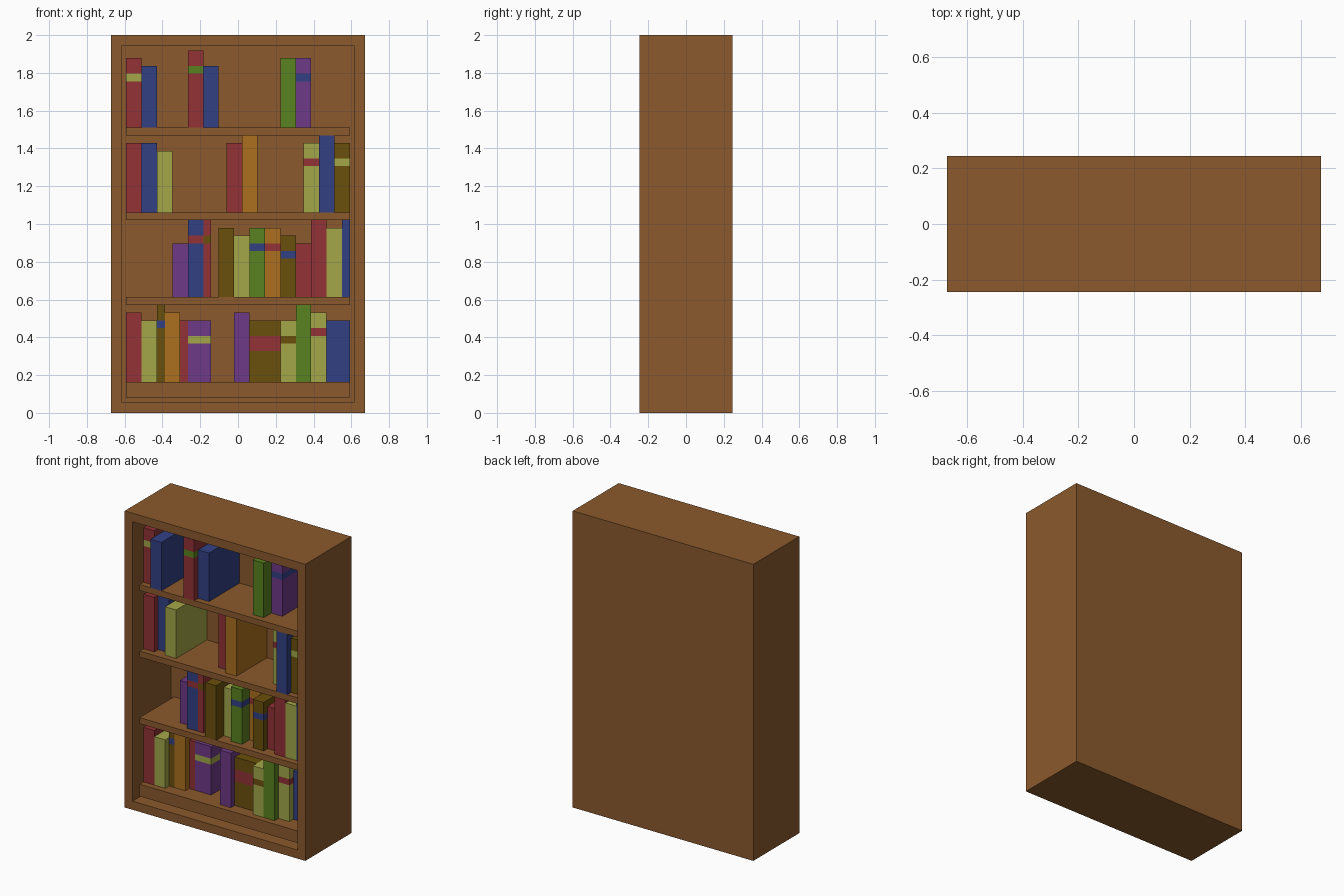
import bpy, bmesh
from mathutils import Vector

if "Cube" in bpy.data.objects:
    bpy.data.objects.remove(bpy.data.objects["Cube"])

U = 2 / 49            # everything sits on a grid of 49 steps in height
W, D, H = 33 / 2, 6, 49   # cabinet half width, half depth, height in steps
BACK = 4              # front of the back panel
IN = W - 2            # inner half width


def lin(c):
    c /= 255
    return c / 12.92 if c <= 0.04045 else ((c + 0.055) / 1.055) ** 2.4


def material(name, r, g, b):
    m = bpy.data.materials.new(name)
    m.diffuse_color = (lin(r), lin(g), lin(b), 1)
    m.use_nodes = True
    m.node_tree.nodes["Principled BSDF"].inputs["Base Color"].default_value = m.diffuse_color
    return m


wood = material("brown wood", 139, 90, 45)
red = material("red cover", 146, 50, 54)
blue = material("blue cover", 50, 64, 132)
lime = material("pale lime cover", 163, 167, 72)
green = material("green cover", 90, 130, 32)
purple = material("purple cover", 110, 58, 135)
orange = material("orange cover", 172, 112, 30)
olive = material("dark olive cover", 107, 80, 12)


def box(x0, x1, y0, y1, z0, z1):
    bm = bmesh.new()
    bmesh.ops.create_cube(bm, size=1)
    for v in bm.verts:
        v.co = Vector((x1 if v.co.x > 0 else x0,
                       y1 if v.co.y > 0 else y0,
                       z1 if v.co.z > 0 else z0)) * U
    bm.normal_update()
    return bm


def finish(bm, name, *mats):
    mesh = bpy.data.meshes.new(name)
    bm.to_mesh(mesh)
    bm.free()
    bpy.context.collection.objects.link(bpy.data.objects.new(name, mesh))
    for m in mats:
        mesh.materials.append(m)


# Cabinet: one block with a hollow pushed in from the front
bm = box(-W, W, -D, D, 0, H)
face = min(bm.faces, key=lambda f: f.normal.y)
bmesh.ops.inset_region(bm, faces=[face], thickness=2 * U)
hollow = bmesh.ops.extrude_discrete_faces(bm, faces=[face])["faces"][0]
for v in hollow.verts:
    v.co.y = BACK * U
bmesh.ops.recalc_face_normals(bm, faces=bm.faces)
finish(bm, "cabinet", wood)

# Shelves: evenly spaced and set back; the lowest fills down to the floor
tops = [4 + 11 * i for i in range(4)]
for i, top in enumerate(tops):
    finish(box(-IN, IN, 1 - D, BACK, top - (1 if i else 2), top),
           f"shelf_{i + 1}", wood)


class Row:
    """Places books from left to right on one shelf."""

    def __init__(self, level):
        self.level, self.x, self.count = level, -IN, 0

    def gap(self, steps):
        self.x += steps

    def book(self, cover, tall=9, wide=2, back=2, band=None, at=6, thick=1):
        z = tops[self.level]
        bm = box(self.x, self.x + wide, back - D, BACK, z, z + tall)
        mats = [cover]
        if band:
            # Coloured band: cut around the book, then colour by height
            mats.append(band)
            lo, hi = (z + at) * U, (z + at + thick) * U
            for h in (lo, hi):
                bmesh.ops.bisect_plane(
                    bm, geom=bm.verts[:] + bm.edges[:] + bm.faces[:],
                    plane_co=(0, 0, h), plane_no=(0, 0, 1))
            for f in bm.faces:
                f.material_index = int(lo < f.calc_center_median().z < hi)
        self.count += 1
        finish(bm, f"book_shelf{self.level + 1}_{self.count}", *mats)
        self.x += wide


# Bottom shelf
r = Row(0)
r.book(red)
r.book(lime, 8)
r.book(olive, 10, wide=1, back=3, band=blue, at=7)
r.book(orange, back=3)
r.book(red, 8, wide=1, back=4)
r.book(purple, 8, wide=3, back=4, band=lime, at=5)
r.gap(3)
r.book(purple)
r.book(olive, 8, wide=4, back=3, band=red, at=4, thick=2)
r.book(lime, 8, band=olive, at=5)
r.book(green, 10)
r.book(lime, back=3, band=red)
r.book(blue, 8, wide=3, back=4)

# Second shelf
r = Row(1)
r.gap(6)
r.book(purple, 7, back=3)
r.book(blue, 10, band=red, at=7)
r.book(red, 10, wide=1, band=olive, at=7)
r.gap(1)
r.book(olive, back=1)
r.book(lime, 8, back=3)
r.book(green, band=blue)
r.book(orange, back=4, band=red)
r.book(olive, 8, band=blue, at=5)
r.book(red, 7, back=3)
r.book(red, 10)
r.book(lime)
r.book(blue, 10, wide=1)

# Third shelf
r = Row(2)
r.book(red)
r.book(blue, back=3)
r.book(lime, 8)
r.gap(7)
r.book(red, back=3)
r.book(orange, 10)
r.gap(6)
r.book(lime, back=3, band=red)
r.book(blue, 10, back=1)
r.book(olive, band=lime)

# Top shelf
r = Row(3)
r.book(red, band=lime)
r.book(blue, 8, back=1)
r.gap(4)
r.book(red, 10, back=1, band=green, at=7)
r.book(blue, 8)
r.gap(8)
r.book(green)
r.book(purple, back=4, band=blue)
